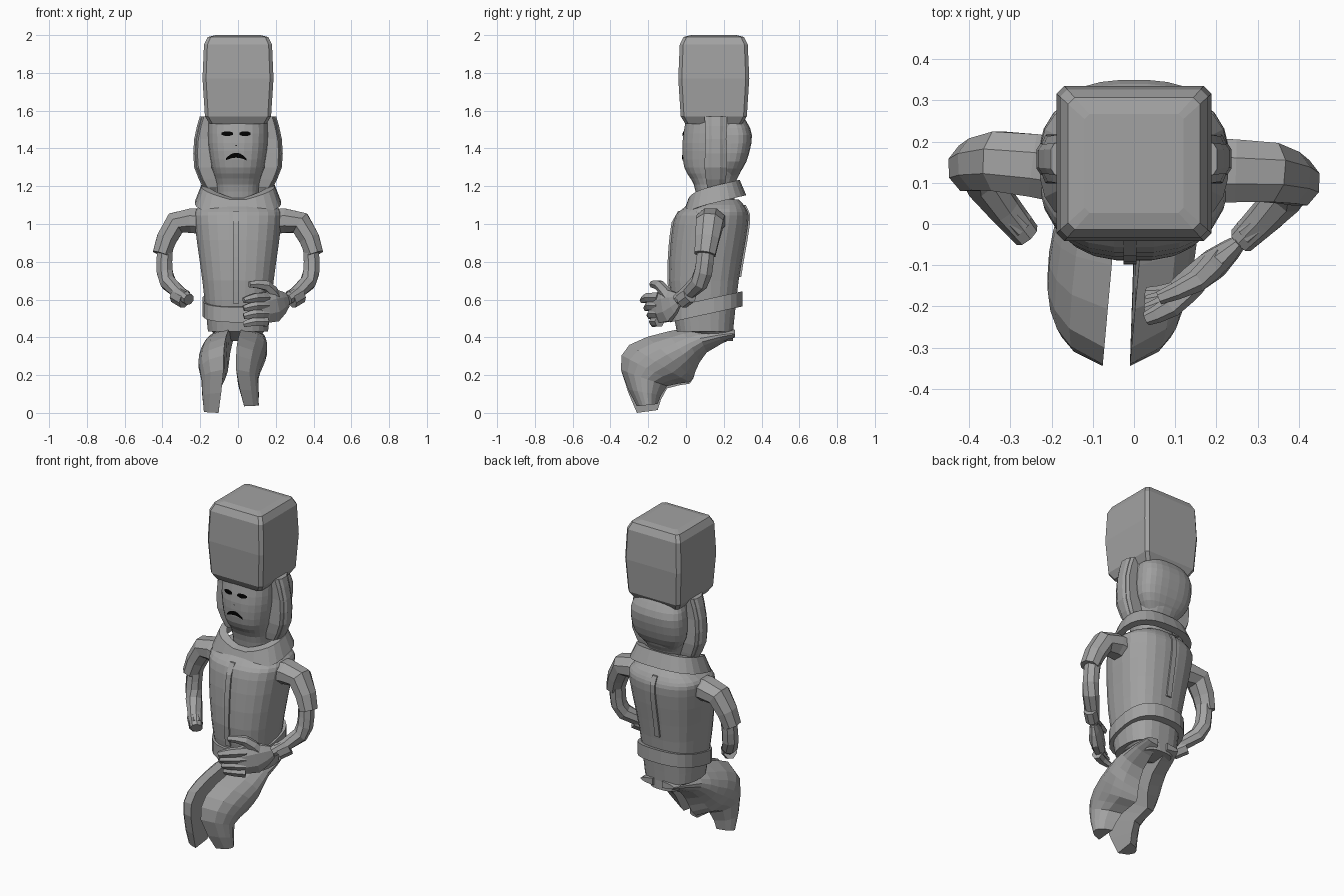
import bpy, bmesh, math
from mathutils import Vector
from mathutils.bvhtree import BVHTree

cube = bpy.data.objects.get("Cube")
if cube:
    bpy.data.objects.remove(cube, do_unlink=True)


def material(name, value):
    mat = bpy.data.materials.new(name)
    mat.use_nodes = True
    colour = (value, value, value, 1)
    mat.diffuse_color = colour
    mat.node_tree.nodes["Principled BSDF"].inputs["Base Color"].default_value = colour
    return mat


GREY = material("stone grey", .36)
BLACK = material("black", 0)
BACKWARD = Vector((0, 1, 0))
UPWARD = Vector((0, 0, 1))


def finish(name, bm, mat):
    mesh = bpy.data.meshes.new(name)
    bm.to_mesh(mesh)
    mesh.materials.append(mat)
    obj = bpy.data.objects.new(name, mesh)
    bpy.context.collection.objects.link(obj)


def loft(name, rings, closed=False):
    """Skin equal point rings; closed joins the last ring to the first."""
    bm = bmesh.new()
    verts = [[bm.verts.new(point) for point in ring] for ring in rings]
    pairs = list(zip(verts, verts[1:]))
    if closed:
        pairs.append((verts[-1], verts[0]))
    else:
        bm.faces.new(verts[0])
        bm.faces.new(verts[-1])
    for lower, upper in pairs:
        for i in range(len(lower)):
            bm.faces.new((lower[i - 1], lower[i], upper[i], upper[i - 1]))
    bmesh.ops.recalc_face_normals(bm, faces=bm.faces)
    finish(name, bm, GREY)
    return BVHTree.FromBMesh(bm)


def spline(keys, steps=3):
    """Smooth in-between values through a few key tuples."""
    keys = [Vector(key) for key in keys]
    padded = [keys[0]] + keys + [keys[-1]]
    result = []
    for a, b, c, d in zip(padded, padded[1:], padded[2:], padded[3:]):
        for k in range(steps):
            t = k / steps
            result.append(b + ((c - a) * t + (a * 2 - b * 5 + c * 4 - d) * t ** 2
                               + (b * 3 - a - c * 3 + d) * t ** 3) / 2)
    return result + [keys[-1]]


def oval(z, front, back, half_width, tilt=0, dip=0, sides=24):
    """Rounded box ring, rising to the back by tilt, with a V-shaped dip in front."""
    def rounded(value):
        return math.copysign(abs(value) ** .77, value)

    ring = []
    for i in range(sides):
        angle = math.tau * (i + .5) / sides
        x = rounded(math.cos(angle))
        y = (front + back + rounded(math.sin(angle)) * (back - front)) / 2
        notch = dip * (1 - abs(x)) if math.sin(angle) < 0 else 0
        ring.append(Vector((x * half_width, y, z + tilt * (y - .1) - notch)))
    return ring


def trunk(name, keys):
    """Upright body from (height, front, back, half width) keys."""
    return loft(name, [oval(*key) for key in spline(keys)])


def band(name, z, height, tilt, front, back, half_width, taper, dip):
    """Tilted hoop with a thick wall, narrowing upwards by taper."""
    wall = .04
    loft(name, [oval(z + height * k, front + d, back - d, half_width - d, tilt, dip)
                for k, d in ((0, 0), (1, taper), (1, taper + wall), (0, wall))], closed=True)


def tube(name, keys, across, flat=1.0, sides=8):
    """Limb through (x, y, z, radius) keys; flat thins it away from across."""
    keys = spline(keys, 2)
    rings = []
    for i, key in enumerate(keys):
        along = (keys[min(i + 1, len(keys) - 1)] - keys[max(i - 1, 0)]).xyz.normalized()
        wide = (across - along * along.dot(across)).normalized() * key.w
        thin = along.cross(wide) * flat
        angles = [math.tau * (k + .5) / sides for k in range(sides)]
        rings.append([key.xyz + wide * math.cos(a) + thin * math.sin(a) for a in angles])
    loft(name, rings)


# Tall hat: a bulging block with cut corners and a domed top
hat_rings = []
for z, w in ((1.53, .15), (1.57, .175), (1.77, .188), (1.95, .18), (1.99, .16), (2, .12)):
    corners = ((-1, .9), (-1, -.9), (-.9, -1), (.9, -1), (1, -.9), (1, .9), (.9, 1), (-.9, 1))
    hat_rings.append([Vector((x * w, .147 + y * w, z)) for x, y in corners])
loft("tall_hat", hat_rings)

# Head, hair and jacket
face = trunk("head", ((1.1, .06, .26, .11), (1.21, .04, .26, .115), (1.3, -.01, .3, .14),
                      (1.43, -.02, .32, .16), (1.56, 0, .3, .16)))
trunk("hair", ((1.24, .17, .26, .09), (1.33, .17, .32, .16),
               (1.47, .17, .35, .17), (1.56, .17, .31, .14)))
jacket = trunk("jacket", ((.43, -.05, .25, .16), (.7, -.09, .28, .19), (1, -.07, .33, .23),
                          (1.08, -.02, .32, .22), (1.13, .06, .28, .13)))
trunk("seat", ((.38, .12, .25, .09), (.45, -.03, .25, .16)))
band("belt", .52, .08, .22, -.085, .3, .19, 0, 0)
band("collar", 1.1, .09, .24, -.025, .32, .23, .035, .05)

# Painted face, laid on the head surface
def paint(name, x, half, height, bend, thick, steps=10):
    bm = bmesh.new()
    columns = []
    for i in range(steps + 1):
        t = 2 * i / steps - 1
        column = []
        for edge in (-1, 1):
            z = height - bend * t * t + edge * thick * (1 - .6 * t * t)
            hit = face.ray_cast(Vector((x + half * t, -1, z)), BACKWARD)[0]
            column.append(bm.verts.new(hit - BACKWARD * .004))
        columns.append(column)
    for a, b in zip(columns, columns[1:]):
        bm.faces.new((a[0], b[0], b[1], a[1]))
    finish(name, bm, BLACK)


paint("right_eye", -.057, .03, 1.478, 0, .013)
paint("left_eye", .037, .03, 1.478, 0, .013)
paint("mouth", -.01, .054, 1.364, .022, .013)
paint("nose_mark", -.01, .004, 1.415, 0, .003, 2)

# Zip in front and seam behind follow the jacket
for name, way, low, high in (("front_zip", -1, .58, 1.07), ("back_seam", 1, .72, 1.1)):
    rings = []
    for i in range(9):
        z = low + (high - low) * i / 8
        y = jacket.ray_cast(Vector((-.01, way, z)), BACKWARD * -way)[0].y
        rings.append([Vector((-.01 + x * .016, y + way * depth * .01, z))
                      for x, depth in ((-1, -2), (1, -2), (1, 1), (-1, 1))])
    loft(name, rings)

# Parts on both sides; the right arm sits a little further back
for side, label in ((1, "left_"), (-1, "right_")):
    shift = 0 if side > 0 else .035

    def limb(keys):
        return [(side * x, y + shift * min(1, max(0, x - .2) * 6), z, r) for x, y, z, r in keys]

    # Ear flap and its raised panel
    for part, scale, out in (("ear_flap", 1, 0), ("ear_flap_panel", .65, .012)):
        loft(label + part, [
            [Vector((side * (x + out + dx * .01), .158 + dy * scale * width, z))
             for dx, dy in ((-6, -1), (1, -1), (2, -.6), (2, .6), (1, 1), (-6, 1))]
            for z, x, width in spline(((1.19, .15, .045), (1.3, .2, .06),
                                       (1.45, .2, .055), (1.57, .17, .06)), 2)])

    # Sleeve, forearm and cuff
    tube(label + "sleeve", limb(((.17, .13, 1.01, .085), (.33, .125, 1.005, .078),
                                 (.405, .1, .84, .06))), BACKWARD, .85)
    tube(label + "forearm", limb(((.38, .11, .92, .05), (.39, .1, .8, .05),
                                  (.37, .07, .69, .05), (.26, -.04, .6, .035))), BACKWARD, .9)
    tube(label + "cuff", limb(((.33, .02, .63, .05), (.28, -.02, .6, .05))), UPWARD, .8)

    # Bent leg: flat inside, rounded outside, from upper and lower edge points
    edges = spline(((.26, .44, .26, .4), (.05, .45, .11, .32), (-.1, .43, .05, .22),
                    (-.3, .36, .02, .155), (-.345, .23, -.1, .13), (-.26, 0, -.15, .015)), 2)
    rings = []
    for i, (y0, z0, y1, z1) in enumerate(edges):
        progress = i / (len(edges) - 1)
        width = .145 * (.55 + .45 * math.sin(math.pi * progress ** .9))
        inner = -.003 + side * .033 - .09 * (.1 - y0)
        ring = []
        for k in range(8):
            t = k / 7
            bulge = math.sin(math.pi * t) ** .6 if 0 < k < 7 else 0
            z = z0 + (z1 - z0) * t
            foot = max(0, 1 - z / .2)
            lift = .035 * foot if side > 0 else 0
            ring.append(Vector((inner + side * (width * bulge + .035 * foot),
                                y0 + (y1 - y0) * t, z + lift)))
        rings.append(ring)
    loft(label + "leg", rings)

# Left hand held across the belly
tube("palm", ((.26, -.04, .6, .04), (.19, -.1, .57, .095), (.11, -.16, .55, .075)), UPWARD, .42)
tube("thumb", ((.2, -.09, .61, .035), (.15, -.14, .675, .03), (.06, -.18, .68, .018)),
     UPWARD, .9, 6)
for i, name in enumerate(("index", "middle", "ring", "little")):
    z = .61 - .042 * i
    tube(name + "_finger", ((.15, -.14, z, .03), (.09, -.2 + .01 * i, z, .027),
                            (.03, -.23 + .02 * i, z - .015, .017)), UPWARD, 1, 6)
